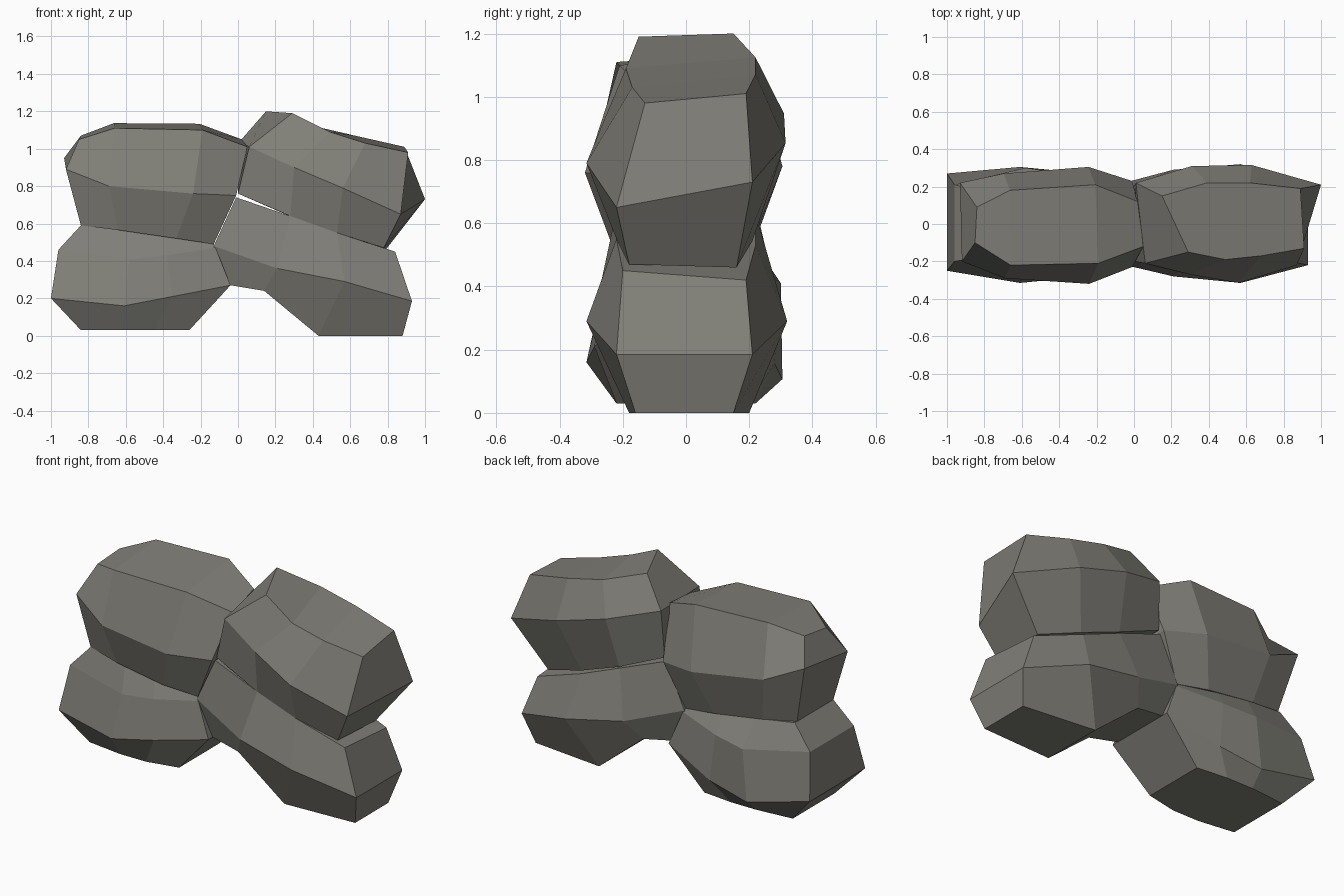
import bpy, bmesh

stone = bpy.data.materials.new("dark_stone")
stone.diffuse_color = (.22, .215, .19, 1)


def rock(name, *rows):
    """Loft a faceted boulder from edge rows listed bottom to top.
    Row: ([(x, z, front y, back y), ...], back (dx, dz) at left end, at right end, back sag)."""
    bm = bmesh.new()
    front, back = [], []
    for pts, s0, s1, sag in rows:
        f, b = [], []
        for i, (x, z, yf, yb) in enumerate(pts):
            t = i / (len(pts) - 1)
            dx, dz = (s0[k] * (1 - t) + s1[k] * t for k in (0, 1))
            f.append(bm.verts.new((x, yf, z)))
            b.append(bm.verts.new((x + dx, yb, z + dz - sag * 4 * t * (1 - t))))
        front.append(f)
        back.append(b)
    # closed rings around each station
    n = len(front[0])
    rings = [[r[i] for r in front] + [r[i] for r in reversed(back)] for i in range(n)]
    m = len(rings[0])
    for a, b in zip(rings, rings[1:]):
        for j in range(m):
            k = (j + 1) % m
            bm.faces.new((a[j], a[k], b[k], b[j]))
    # end caps, folded along the edge rows
    for r in (rings[0], rings[-1]):
        for j in range(len(rows) - 1):
            bm.faces.new((r[j], r[j + 1], r[m - 2 - j], r[m - 1 - j]))
    bmesh.ops.recalc_face_normals(bm, faces=bm.faces)
    me = bpy.data.meshes.new(name)
    bm.to_mesh(me)
    bm.free()
    me.materials.append(stone)
    ob = bpy.data.objects.new(name, me)
    bpy.context.collection.objects.link(ob)
    return ob


O = (0, 0)

# Upper left boulder
rock("upper_left_rock",
     ([(-.84, .59, -.18, .16), (-.64, .565, -.22, .20), (-.33, .52, -.23, .21), (-.13, .49, -.19, .19)], O, O, 0),
     ([(-.92, .89, -.20, .22), (-.69, .80, -.29, .27), (-.24, .76, -.32, .305), (-.01, .75, -.23, .23)],
      (-.01, .06), O, 0),
     ([(-.85, 1.05, -.10, .09), (-.66, 1.11, -.22, .18), (-.19, 1.10, -.21, .21), (.05, 1.01, -.12, .12)],
      (.01, .02), (-.03, .04), 0))

# Lower left boulder
rock("lower_left_rock",
     ([(-.84, .03, -.19, .20), (-.62, .03, -.22, .22), (-.45, .03, -.22, .22), (-.26, .03, -.18, .20)], O, O, 0),
     ([(-1.0, .20, -.25, .27), (-.61, .16, -.315, .305), (-.35, .21, -.29, .28), (-.04, .27, -.22, .22)], O, O, .06),
     ([(-.96, .46, -.20, .21), (-.58, .41, -.26, .30), (-.38, .43, -.25, .27), (-.12, .47, -.20, .20)], O, O, 0),
     ([(-.84, .59, -.18, .18), (-.60, .56, -.20, .20), (-.40, .535, -.20, .20), (-.13, .49, -.19, .19)], O, O, 0))

# Upper right boulder
rock("upper_right_rock",
     ([(0, .76, -.20, .20), (.28, .64, -.22, .22), (.53, .55, -.22, .21), (.78, .47, -.18, .16)], O, (.01, -.01), 0),
     ([(.06, 1.01, -.21, .22), (.30, .90, -.27, .31), (.56, .79, -.315, .315), (.87, .65, -.22, .21)],
      (-.05, .03), (.13, .08), 0),
     ([(.29, 1.19, -.15, .15), (.49, 1.09, -.19, .22), (.68, 1.03, -.17, .22), (.91, .98, -.13, .19)],
      (-.14, .01), (-.02, .03), -.02))

# Lower right boulder
rock("lower_right_rock",
     ([(-.04, .27, -.18, .18), (.14, .24, -.20, .20), (.43, 0, -.18, .20), (.88, 0, -.16, .15)], O, O, 0),
     ([(-.13, .48, -.20, .20), (.21, .36, -.28, .29), (.57, .29, -.315, .32), (.93, .185, -.22, .21)], O, O, 0),
     ([(-.01, .74, -.20, .20), (.28, .64, -.22, .22), (.53, .55, -.22, .22), (.84, .45, -.20, .19)],
      O, (0, -.03), 0))
